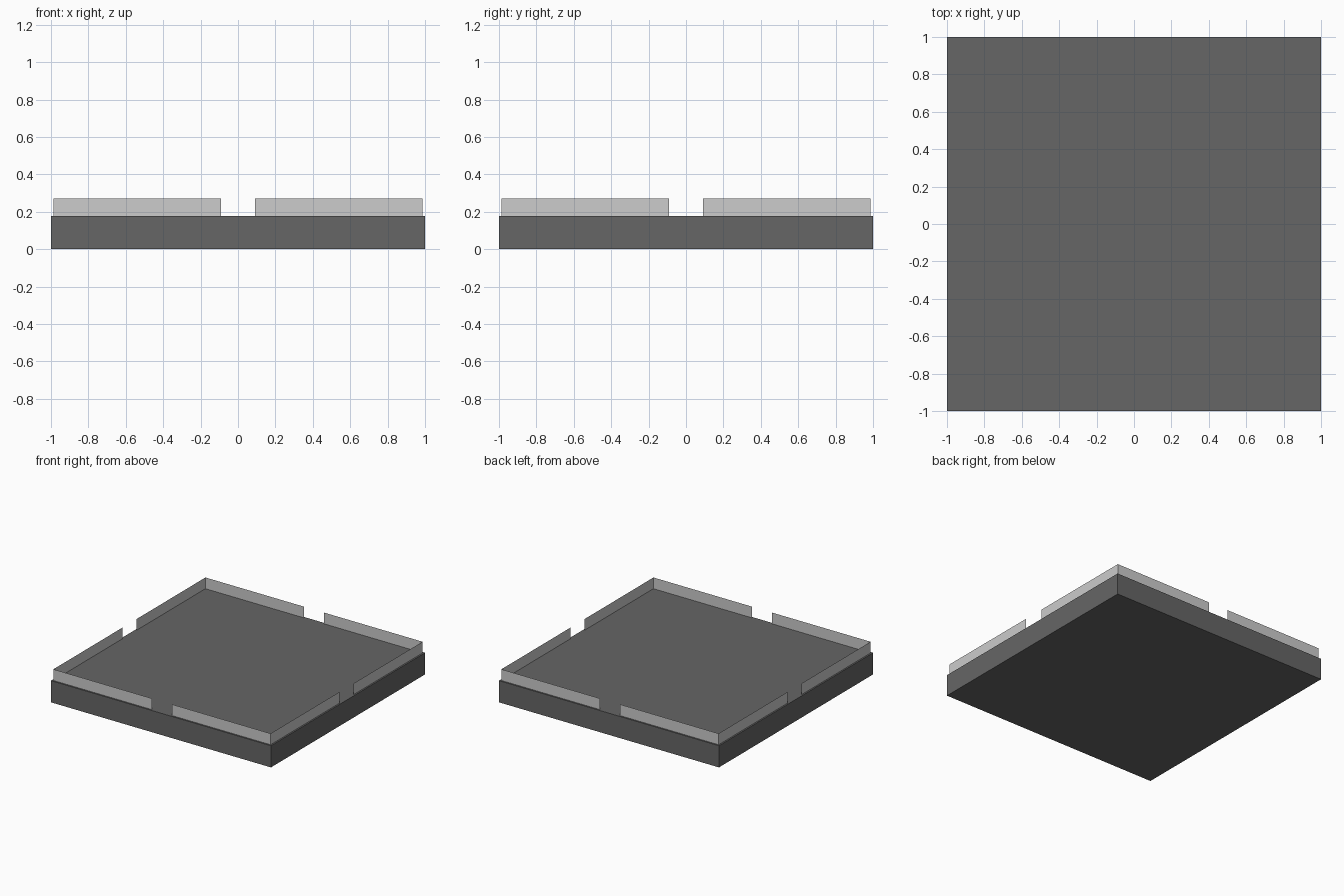
import bpy
import bmesh
from math import radians
from mathutils import Matrix

BASE_TOP, WALL_TOP = 0.178, 0.27
WALL, GAP = 0.987, 0.09

cube = bpy.data.objects.get("Cube")
if cube:
    bpy.data.objects.remove(cube, do_unlink=True)


def material(name, value):
    mat = bpy.data.materials.new(name)
    mat.use_nodes = True
    colour = (value, value, value, 1)
    mat.diffuse_color = colour
    mat.node_tree.nodes["Principled BSDF"].inputs["Base Color"].default_value = colour
    return mat


def add_object(name, bm, mat):
    mesh = bpy.data.meshes.new(name)
    bm.to_mesh(mesh)
    bm.free()
    mesh.materials.append(mat)
    obj = bpy.data.objects.new(name, mesh)
    bpy.context.collection.objects.link(obj)
    return obj


dark = material("dark grey", 0.133)
light = material("light grey", 0.604)

# Square base slab
bm = bmesh.new()
bmesh.ops.create_cube(bm, size=1)
bmesh.ops.scale(bm, vec=(2, 2, BASE_TOP), verts=bm.verts)
bmesh.ops.translate(bm, vec=(0, 0, BASE_TOP / 2), verts=bm.verts)
add_object("base_slab", bm, dark)

# Thin L-shaped parapet at each corner, leaving an opening mid-side
path = [(-WALL, -GAP), (-WALL, -WALL), (-GAP, -WALL)]
corners = ["front_right", "front_left", "back_left", "back_right"]
for i, corner in enumerate(corners):
    bm = bmesh.new()
    low = [bm.verts.new((x, y, BASE_TOP)) for x, y in path]
    high = [bm.verts.new((x, y, WALL_TOP)) for x, y in path]
    for a in range(len(path) - 1):
        bm.faces.new((low[a], low[a + 1], high[a + 1], high[a]))
    bm.transform(Matrix.Rotation(radians(90 * i), 4, "Z"))
    add_object(corner + "_wall", bm, light)
